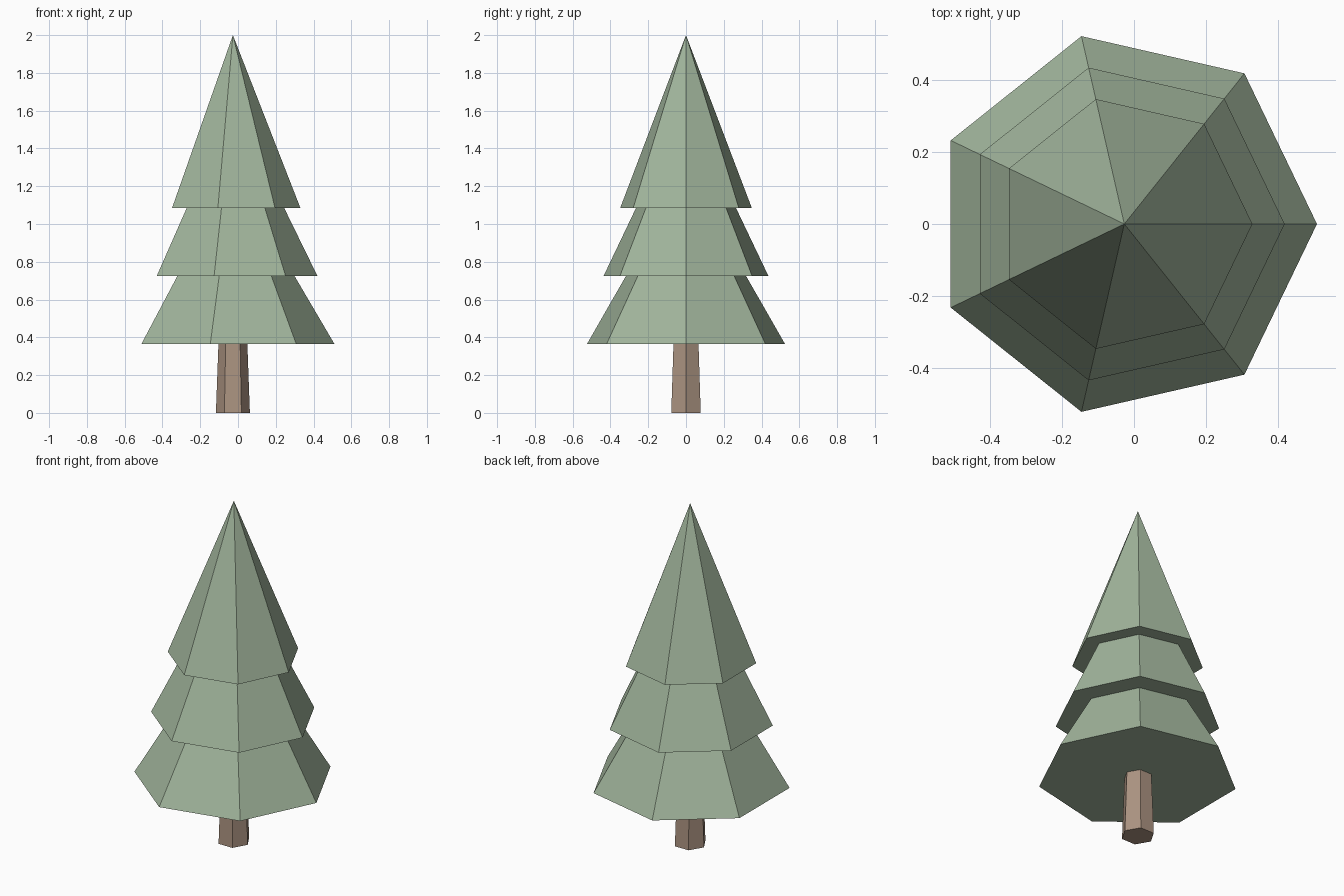
import bpy
import math

cube = bpy.data.objects.get("Cube")
if cube:
    bpy.data.objects.remove(cube, do_unlink=True)


def make_material(name, rgb):
    mat = bpy.data.materials.new(name)
    mat.use_nodes = True
    color = (*rgb, 1.0)
    mat.diffuse_color = color
    mat.node_tree.nodes["Principled BSDF"].inputs["Base Color"].default_value = color
    return mat


def add_cone(name, sides, base_radius, top_radius, bottom, height, mat):
    """Flat-faced cone standing on `bottom`, with one corner pointing to +x."""
    bpy.ops.mesh.primitive_cone_add(
        vertices=sides, radius1=base_radius, radius2=top_radius, depth=height,
        location=(AXIS_X, 0, bottom + height / 2), rotation=(0, 0, -math.pi / 2))
    obj = bpy.context.object
    obj.name = name
    obj.data.materials.append(mat)
    return obj


AXIS_X = -0.027      # trunk axis; the odd-sided foliage is centred by its bounds
TIER_HEIGHT = 0.914
TIER_STEP = 0.36

leaf_green = make_material("leaf_green", (0.36, 0.465, 0.335))
bark_brown = make_material("bark_brown", (0.41, 0.295, 0.22))

# Tapered six-sided trunk, ending inside the lowest foliage
add_cone("trunk", 6, 0.09, 0.073, 0, 0.46, bark_brown)

# Three overlapping seven-sided foliage cones, narrowing upwards
for i, name in enumerate(("lower", "middle", "upper")):
    add_cone(name + "_foliage", 7, 0.537 - 0.09 * i, 0,
             2 - TIER_HEIGHT - TIER_STEP * (2 - i), TIER_HEIGHT, leaf_green)
